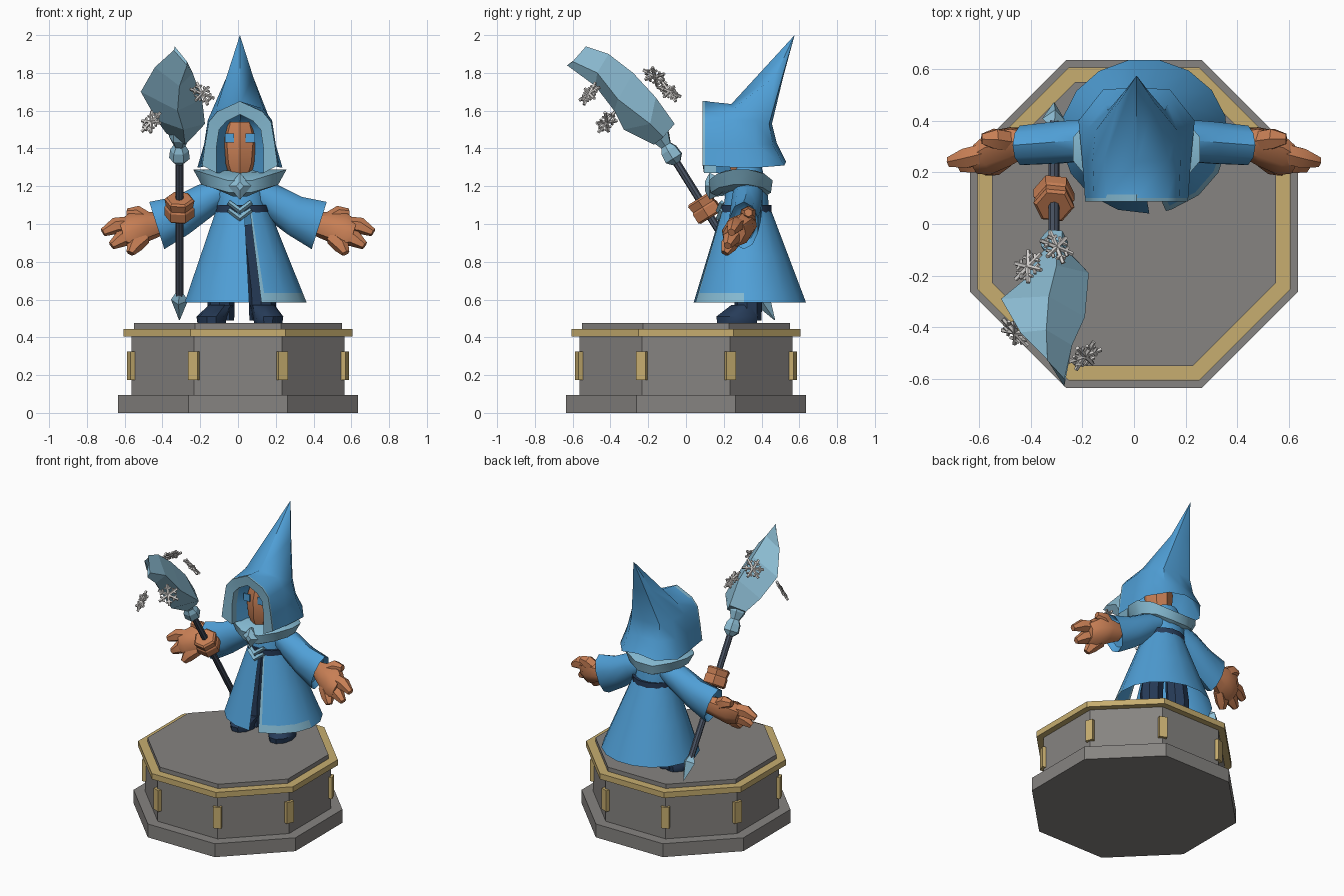
import bpy, bmesh, math
from mathutils import Vector

if "Cube" in bpy.data.objects:
    bpy.data.objects.remove(bpy.data.objects["Cube"])


def material(name, red, green, blue):
    mat = bpy.data.materials.new(name)
    mat.use_nodes = True
    colour = (red, green, blue, 1)
    mat.diffuse_color = colour
    mat.node_tree.nodes["Principled BSDF"].inputs["Base Color"].default_value = colour
    return mat


BLUE = material("robe blue", .08, .35, .68)
TRIM = material("pale blue trim", .23, .48, .63)
ICE = material("ice", .27, .52, .67)
SKIN = material("orange skin", .57, .21, .09)
STONE = material("grey stone", .24, .23, .22)
GOLD = material("gold", .57, .42, .16)
NAVY = material("navy cloth", .02, .045, .1)
IRON = material("dark iron", .07, .09, .13)
SNOW = material("snow", .66, .64, .62)
smooth_parts = []


def loft(name, rings, mats, closed=True, caps=True, rule=None, smooth=True):
    """Skin a list of equal-length point rings."""
    bm = bmesh.new()
    rows = [[bm.verts.new(p) for p in ring] for ring in rings]
    count = len(rows[0])
    for low, high in zip(rows, rows[1:]):
        for i in range(count if closed else count - 1):
            j = (i + 1) % count
            bm.faces.new((low[i], low[j], high[j], high[i]))
    if caps and closed:
        bm.faces.new(rows[0][::-1])
        bm.faces.new(rows[-1])
    bmesh.ops.remove_doubles(bm, verts=bm.verts, dist=.0005)
    bmesh.ops.recalc_face_normals(bm, faces=bm.faces)
    if rule:
        for face in bm.faces:
            face.material_index = rule(face.calc_center_median())
    mesh = bpy.data.meshes.new(name)
    bm.to_mesh(mesh)
    bm.free()
    obj = bpy.data.objects.new(name, mesh)
    bpy.context.collection.objects.link(obj)
    for mat in mats:
        mesh.materials.append(mat)
    if smooth:
        smooth_parts.append(obj)
    return obj


def ring(centre, u, v, sides, turn=0):
    c, u, v = Vector(centre), Vector(u), Vector(v)
    angles = [math.tau * i / sides + turn for i in range(sides)]
    return [c + u * math.cos(a) + v * math.sin(a) for a in angles]


def oval(x, y, z, rx, ry, sides=14, turn=0):
    return ring((x, y, z), (rx, 0, 0), (0, ry, 0), sides, turn)


def tube(name, path, radii, mat, sides=6, smooth=True):
    path = [Vector(p) for p in path]
    rings = []
    for i, p in enumerate(path):
        d = (path[min(i + 1, len(path) - 1)] - path[max(i - 1, 0)]).normalized()
        u = d.cross(Vector((.1, 1, .05))).normalized()
        rings.append(ring(p, u * radii[i], d.cross(u) * radii[i], sides))
    return loft(name, rings, [mat], smooth=smooth)


# Octagonal pedestal
def slab(name, apothem, bottom, top, mat):
    r = apothem / math.cos(math.pi / 8)
    loft(name, [oval(0, 0, z, r, r, 8, math.pi / 8) for z in (bottom, top)], [mat], smooth=False)


slab("pedestal_foot", .635, 0, .095, STONE)
slab("pedestal_drum", .565, .095, .405, STONE)
slab("pedestal_gold_band", .607, .405, .445, GOLD)
slab("pedestal_top", .55, .445, .475, STONE)
for k in range(8):
    a = math.pi / 8 + k * math.pi / 4
    out, side = Vector((math.cos(a), math.sin(a), 0)), Vector((-math.sin(a), math.cos(a), 0))
    rings = [ring(out * .605 + Vector((0, 0, z)), out * .03, side * .038, 4, math.pi / 4) for z in (.175, .325)]
    loft("corner_plate", rings, [GOLD], smooth=False)

# Open robe skirt with trimmed left flap
sweep = [.26, .33] + [.33 + (math.tau - .27) * i / 16 for i in range(1, 17)]


def hem_ring(t):
    x, y, z = .04 - .015 * t, .34 - .02 * t, .585 + .495 * t
    rx, ry = .325 - .185 * t, .3 - .17 * t
    return [(x + rx * math.sin(a), y - ry * math.cos(a), z) for a in sweep]


def skirt_colour(c):
    t = (c.z - .585) / .495
    edge = .04 - .015 * t + (.325 - .185 * t) * math.sin(.31)
    return int(c.y < .33 and c.x > .08 - .03 * t and (c.z < .625 or c.x < edge))


loft("robe_skirt", [hem_ring(t) for t in (0, .1, .5, .85, 1)], [BLUE, TRIM],
     closed=False, rule=skirt_colour)
loft("robe_torso", [oval(.02, .32, 1.06, .135, .125), oval(.01, .32, 1.16, .14, .115),
                    oval(.01, .32, 1.24, .12, .1), oval(.01, .32, 1.31, .08, .08)], [BLUE])
loft("belt", [oval(.025, .32, z, .147, .137) for z in (1.062, 1.1)], [NAVY])

# Legs and boots
for x, toe in ((-.09, -.14), (.13, .16)):
    tube("leg", [(x, .33, .49), (x, .33, .65), (x * .6, .33, 1)], [.07, .075, .06], NAVY, 8)
    loft("boot", [oval(toe, .27, .476, .075, .11, 10), oval(toe, .27, .51, .08, .115, 10),
                  oval(x, .31, .57, .065, .075, 10)], [NAVY])

# Sleeves and open hands, both sides
for s, word in ((1, "left"), (-1, "right")):
    sleeve = [ring((s * .07, .33, 1.18), (s * .03, 0, .06), (0, .08, 0), 10),
              ring((s * .18, .325, 1.12), (s * .035, 0, .085), (0, .085, 0), 10),
              ring((s * .3, .315, 1.045), (s * .04, 0, .098), (0, .085, 0), 10),
              ring((s * .43, .305, .992), (s * .04, 0, .125), (0, .08, 0), 10),
              ring((s * .4, .31, 1), (s * .03, 0, .09), (0, .06, 0), 10)]
    loft(word + "_sleeve", sleeve, [BLUE])
    palm = [ring((s * .4, .32, 1), (0, 0, .06), (0, .05, 0), 8),
            ring((s * .48, .3, .985), (0, .02, .08), (0, .075, 0), 8),
            ring((s * .56, .275, .965), (s * .02, .02, .09), (0, .085, 0), 8),
            ring((s * .61, .255, .95), (s * .02, .01, .065), (0, .06, 0), 8)]
    loft(word + "_palm", palm, [SKIN])
    fingers = [((.56, .28, 1), (.65, .255, .99), (.715, .24, .955)),
               ((.55, .265, .95), (.62, .235, .92), (.67, .22, .885)),
               ((.5, .26, .93), (.55, .225, .885), (.57, .205, .845)),
               ((.48, .32, 1.02), (.54, .33, 1.055), (.59, .33, 1.06))]
    for path in fingers:
        tube(word + "_finger", [(s * x, y, z) for x, y, z in path], [.042, .044, .022], SKIN)

# Fur collar with brooch and chevrons
def collar_ring(rx, ry, z, lift):
    pts = oval(.01, .29, z, rx, ry, 12, math.pi / 12)
    return [p + Vector((0, 0, lift * abs(p.x - .01) / rx)) for p in pts]


loft("fur_collar", [collar_ring(.14, .13, 1.13, .06), collar_ring(.21, .165, 1.15, .06),
                    collar_ring(.255, .175, 1.21, .08), collar_ring(.16, .12, 1.26, .03)], [TRIM])
loft("brooch", [ring((.01, y, 1.2), (r, 0, 0), (0, 0, r * 1.2), 4)
                for y, r in ((.17, .04), (.125, .06), (.1, .02))], [ICE], smooth=False)
for z in (1.085, 1.045):
    tube("chevron", [(-.05, .19, z + .03), (.01, .175, z - .015), (.07, .19, z + .03)],
         [.013, .018, .013], TRIM, 4)

# Pointed hood built from arches running front to back
def arch(half):
    right = [(.01 - x, y, z) for x, y, z in half]
    left = [(.01 + x, y, z) for x, y, z in half[-2::-1]]
    return right + left


def flat_arch(y, pairs):
    return arch([(x, y, z) for x, z in pairs])


OUTER = [(.2, 1.31), (.185, 1.42), (.165, 1.54), (.12, 1.595), (0, 1.65)]
INNER = [(.125, 1.27), (.125, 1.4), (.11, 1.5), (.07, 1.545), (0, 1.58)]
TIP = (0, .575, 2)
loft("pointed_hood", [
    flat_arch(.1, OUTER),
    arch([(.21, .24, 1.3), (.19, .25, 1.42), (.17, .25, 1.55), (.125, .25, 1.61), (0, .24, 1.635)]),
    arch([(.225, .4, 1.3), (.19, .37, 1.42), (.16, .36, 1.55), (.07, .47, 1.78), TIP]),
    arch([(.13, .52, 1.31), (.12, .46, 1.42), (.11, .44, 1.53), (.05, .51, 1.78), TIP]),
    arch([(0, .53, 1.33), (0, .48, 1.43), (0, .455, 1.53), (0, .515, 1.78), TIP]),
], [BLUE], closed=False)
loft("hood_trim", [flat_arch(.115, OUTER), flat_arch(.088, OUTER),
                   flat_arch(.095, INNER), flat_arch(.16, INNER)], [TRIM], closed=False)
loft("hood_lining", [flat_arch(.15, INNER), flat_arch(.34, [(0, z) for x, z in INNER])],
     [BLUE], closed=False)

# Face and eyes
loft("face", [oval(.01, .25, 1.24, .05, .06, 8), oval(.01, .25, 1.32, .085, .09, 8),
              oval(.01, .25, 1.45, .1, .095, 8), oval(.01, .25, 1.54, .07, .07, 8)], [SKIN])
for x in (-.045, .065):
    loft("eye", [ring((x, y, 1.455), (.035, 0, 0), (0, 0, .035), 4, math.pi / 4)
                 for y in (.16, .168)], [BLUE], smooth=False)

# Slanted staff, its ice fittings and the gripping fist
grip = Vector((-.31, .1, 1.085))
axis = Vector((0, -.53, .85)).normalized()


def on_staff(*steps):
    return [grip + axis * t for t in steps]


tube("staff_shaft", on_staff(-.6, .33), [.021, .021], IRON, 8)
tube("staff_point", on_staff(-.7, -.575, -.53), [.002, .045, .02], ICE, 4, False)
tube("gripping_fist", on_staff(-.06, -.05, 0, .01, .05, .06),
     [.068, .08, .08, .073, .08, .068], SKIN, 6, False)
tube("staff_collar", on_staff(.28, .31, .36, .39, .44, .52),
     [.025, .055, .05, .032, .055, .05], ICE, 6, False)

# Curved ice blade
loft("ice_blade", [
    [(-.38, -.13, 1.48), (-.3, -.06, 1.53), (-.24, -.12, 1.46), (-.28, -.17, 1.42)],
    [(-.43, -.22, 1.55), (-.3, -.16, 1.67), (-.175, -.19, 1.53), (-.29, -.33, 1.5)],
    [(-.515, -.29, 1.7), (-.33, -.28, 1.8), (-.19, -.36, 1.66), (-.32, -.38, 1.6)],
    [(-.44, -.42, 1.83), (-.34, -.41, 1.9), (-.24, -.47, 1.8), (-.31, -.48, 1.73)],
    [(-.34, -.52, 1.92), (-.335, -.53, 1.94), (-.27, -.6, 1.86), (-.27, -.63, 1.84)],
], [ICE], smooth=False)

# Floating snowflakes
flakes = [((-.19, -.51, 1.69), (.5, -.7, .6)), ((-.46, -.42, 1.54), (-.6, -.6, .5)),
          ((-.41, -.165, 1.78), (-.6, .4, .7)), ((-.3, -.09, 1.7), (.5, .5, .7))]
for centre, facing in flakes:
    c, n = Vector(centre), Vector(facing).normalized()
    u = n.orthogonal().normalized()
    spokes = ring((0, 0, 0), u, n.cross(u), 12)
    for k in range(0, 12, 2):
        tube("snowflake_arm", [c, c + spokes[k] * .072], [.01, .009], SNOW, 5)
        for side in (1, -1):
            start = c + spokes[k] * .038
            tube("snowflake_branch", [start, start + spokes[(k + side * 2) % 12] * .024],
                 [.008, .007], SNOW, 5)

# Smooth shading on cloth and skin
bpy.ops.object.select_all(action='DESELECT')
for part in smooth_parts:
    part.select_set(True)
bpy.context.view_layer.objects.active = smooth_parts[0]
bpy.ops.object.shade_smooth_by_angle(angle=math.radians(40))
